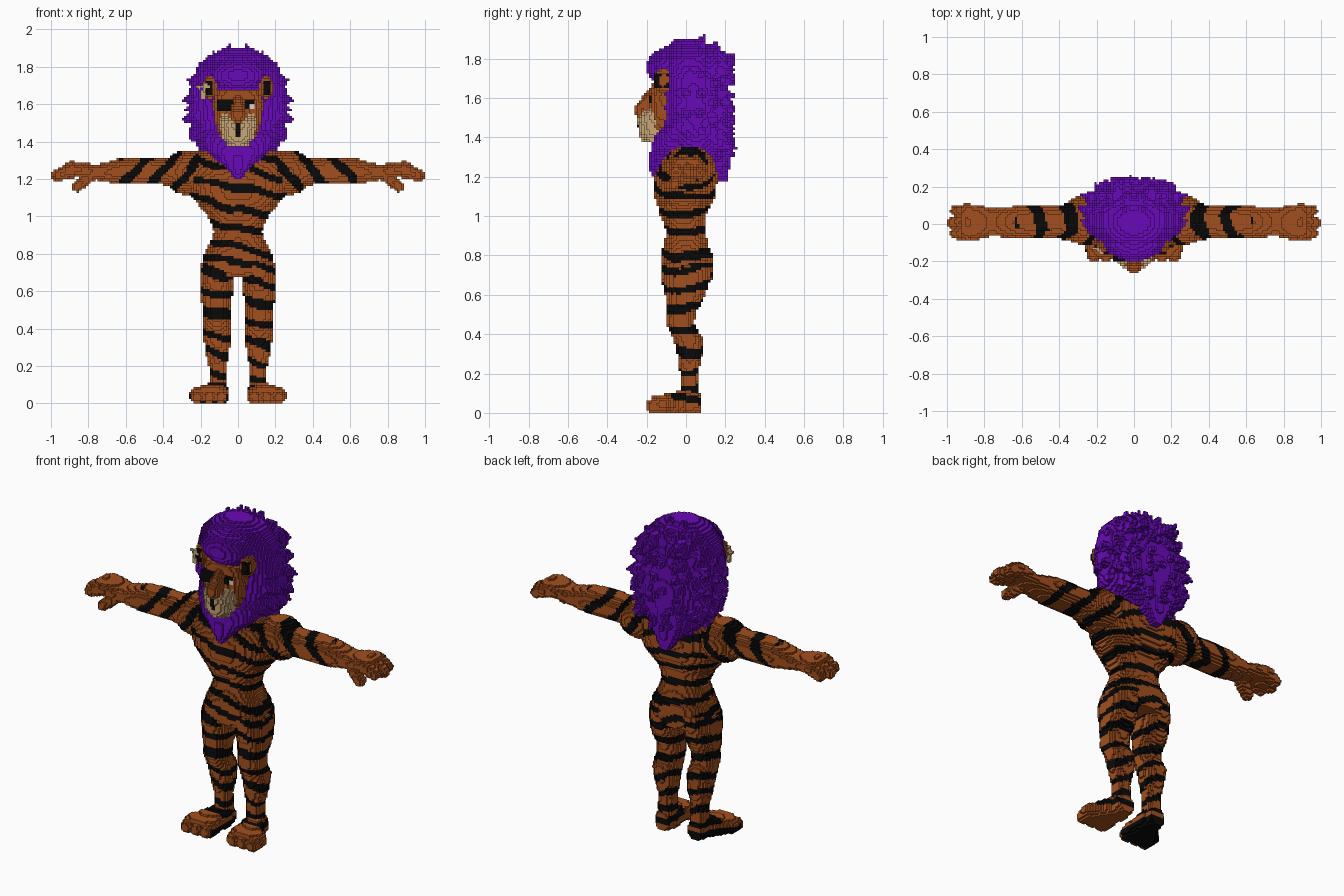
import bpy
import math
import random
from mathutils import Vector, noise

random.seed(4)
V = 0.0125          # block size
cells = {}          # block index -> (part name, material index)

if "Cube" in bpy.data.objects:
    bpy.data.objects.remove(bpy.data.objects["Cube"], do_unlink=True)


def material(name, rgb):
    m = bpy.data.materials.new(name)
    m.use_nodes = True
    m.diffuse_color = (*rgb, 1)
    m.node_tree.nodes["Principled BSDF"].inputs["Base Color"].default_value = (*rgb, 1)
    return m


MATS = [material("orange fur", (0.36, 0.08, 0.013)),
        material("black stripe", (0.003, 0.003, 0.003)),
        material("purple mane", (0.14, 0.003, 0.48)),
        material("cream muzzle", (0.58, 0.38, 0.18)),
        material("eye white", (0.7, 0.66, 0.6))]
FUR, BLACK, PURPLE, CREAM, WHITE = range(len(MATS))


# Fill every block whose centre passes the test
def fill(name, inside, lo, hi, colour, side=1):
    spans = [range(math.floor(a / V) - 1, math.ceil(b / V) + 1) for a, b in zip(lo, hi)]
    for i in spans[0]:
        for j in spans[1]:
            for k in spans[2]:
                if k < 0:
                    continue
                p = ((i + .5) * V, (j + .5) * V, (k + .5) * V)
                if inside(p):
                    q = (p[0] * side, p[1], p[2])
                    c = colour(q) if callable(colour) else colour
                    cells[(i if side > 0 else -1 - i, j, k)] = (name, c)


# Rounded sections along an axis: (distance, centre a, centre b, radius a, radius b)
def loft(name, axis, stations, colour, side=1, power=2.2):
    st = sorted(stations)
    u, w = [n for n in range(3) if n != axis]

    def inside(p):
        t = p[axis]
        for s, e in zip(st, st[1:]):
            if s[0] <= t <= e[0]:
                f = (t - s[0]) / (e[0] - s[0])
                _, a, b, ra, rb = [m + (n - m) * f for m, n in zip(s, e)]
                return abs((p[u] - a) / ra) ** power + abs((p[w] - b) / rb) ** power <= 1
        return False

    lo, hi = [0] * 3, [0] * 3
    lo[axis], hi[axis] = st[0][0], st[-1][0]
    for n, c in ((u, 1), (w, 2)):
        lo[n] = min(s[c] - s[c + 2] for s in st)
        hi[n] = max(s[c] + s[c + 2] for s in st)
    fill(name, inside, lo, hi, colour, side)


def ball(name, c, r, colour, side=1):
    fill(name, lambda p: sum(((p[n] - c[n]) / r[n]) ** 2 for n in range(3)) <= 1,
         [a - b for a, b in zip(c, r)], [a + b for a, b in zip(c, r)], colour, side)


# Tapered rod from a to b
def rod(name, a, b, ra, rb, colour, side=1):
    a, b = Vector(a), Vector(b)
    d = b - a

    def inside(p):
        p = Vector(p)
        f = max(0, min(1, (p - a).dot(d) / d.length_squared))
        return (p - a - d * f).length <= ra + (rb - ra) * f

    r = max(ra, rb)
    fill(name, inside, [min(m, n) - r for m, n in zip(a, b)],
         [max(m, n) + r for m, n in zip(a, b)], colour, side)


# Wavy tiger stripes
def warp(p):
    return noise.noise(Vector(p) * 6) * 2.2


def body_stripes(p):
    return BLACK if math.sin(p[2] * 62 + p[0] * 12 + p[1] * 5 + warp(p)) > .35 else FUR


def leg_stripes(p):
    return BLACK if math.sin(p[2] * 58 + p[0] * 14 - p[1] * 6 + warp(p)) > .3 else FUR


def arm_stripes(p):
    x = abs(p[0])
    return BLACK if x < .64 and math.sin(x * 42 + p[2] * 38 + warp(p)) > .3 else FUR


def foot_stripes(p):
    if p[0] < 0:
        return BLACK if p[2] < .045 and p[1] > -.17 or p[1] > -.06 and p[2] > .08 else FUR
    return BLACK if p[1] > -.08 and abs(p[2] - .075 + p[1] * .2) < .018 else FUR


# Torso
loft("torso", 2, [(.67, 0, .01, .18, .12), (.72, 0, .005, .2, .135), (.8, 0, .005, .18, .135),
                  (.86, 0, 0, .15, .11), (.92, 0, 0, .13, .1), (1, 0, -.015, .16, .115),
                  (1.1, 0, -.005, .245, .155), (1.2, 0, 0, .28, .16), (1.28, 0, .015, .28, .14),
                  (1.36, 0, .03, .2, .1)], body_stripes, power=2.5)

for side, label in ((1, "left"), (-1, "right")):
    # Leg
    loft(label + "_leg", 2, [(.05, .105, .02, .045, .045), (.2, .108, .015, .048, .045),
                             (.28, .11, .02, .065, .06), (.37, .113, .015, .076, .075),
                             (.45, .115, -.03, .075, .07), (.51, .115, -.025, .075, .075),
                             (.58, .116, -.005, .086, .098), (.7, .112, 0, .09, .13),
                             (.76, .1, .005, .09, .13)], leg_stripes, side)
    # Foot and toes
    loft(label + "_foot", 1, [(.07, .11, .05, .045, .05), (0, .11, .055, .06, .065),
                              (-.1, .15, .045, .095, .05), (-.17, .155, .04, .09, .045)],
         foot_stripes, side, 2.6)
    for x in (.09, .153, .216):
        rod(label + "_foot", (x, -.12, .045), (x, -.165, .035), .045, .037, foot_stripes, side)
    # Shoulder, arm, hand
    ball(label + "_arm", (.27, .02, 1.235), (.13, .13, .12), arm_stripes, side)
    loft(label + "_arm", 0, [(.25, .02, 1.24, .12, .11), (.4, .01, 1.24, .09, .07),
                             (.52, .01, 1.245, .09, .073), (.63, .01, 1.24, .085, .07),
                             (.76, .01, 1.235, .075, .04), (.83, .01, 1.25, .09, .042),
                             (.9, .01, 1.25, .1, .045), (.93, .01, 1.245, .09, .04)],
         arm_stripes, side)
    for y in (-.05, .01, .07):
        tip = .97 - abs(y - .01) * .3
        rod(label + "_hand", (.88, y, 1.25), (tip, y, 1.22), .038, .031, FUR, side)
    rod(label + "_hand", (.79, -.03, 1.22), (.86, -.06, 1.16), .035, .03, FUR, side)

# Mane bulk
loft("mane", 2, [(1.28, 0, .06, .17, .13), (1.4, 0, .05, .23, .17), (1.55, 0, .05, .265, .175),
                 (1.7, 0, .035, .255, .17), (1.8, 0, .02, .22, .155), (1.86, 0, .015, .16, .12),
                 (1.9, 0, .01, .07, .06)], PURPLE)
# Beard and back tail of the mane
loft("mane", 2, [(1.2, 0, -.14, .015, .04), (1.27, 0, -.11, .08, .075), (1.35, 0, -.08, .17, .1),
                 (1.42, 0, -.05, .21, .11), (1.48, 0, 0, .23, .11)], PURPLE)
loft("mane", 2, [(1.17, 0, .19, .02, .02), (1.25, 0, .17, .08, .05), (1.4, 0, .13, .18, .09)], PURPLE)
# Forelock
ball("mane", (0, -.08, 1.755), (.17, .12, .1), PURPLE)

# Rings of locks round the head
for y, count, scale in ((-.01, 18, .96), (.06, 20, 1), (.13, 18, .93)):
    for n in range(count):
        a = math.tau * (n + .5 * (y > 0)) / count
        s, c = math.sin(a), math.cos(a)
        if c < -.8:
            continue
        root = (s * .23 * scale, y, 1.58 + c * .27 * scale)
        tip = (s * .3 * scale, y + .03, 1.57 + c * .35 * scale)
        rod("mane", root, tip, .05, .006, PURPLE)
# Loose locks over the back
for n in range(70):
    x, z = random.uniform(-.2, .2), random.uniform(1.32, 1.82)
    if (x / .23) ** 2 + ((z - 1.58) / .29) ** 2 < 1:
        y = .045 + .16 * math.sqrt(1 - (x / .3) ** 2)
        rod("mane", (x, y - .03, z), (x * 1.1, y + .045, z + random.uniform(-.06, .03)),
            .04, .007, PURPLE)


# Face
def face_colour(p):
    x, y, z = p
    if y < -.13 and .02 < x < .09:
        if 1.575 < z < 1.6:
            return BLACK if abs(x - .05) < .012 else WHITE
        if 1.6 < z < 1.62:
            return BLACK
    return FUR


def muzzle_colour(p):
    return BLACK if abs(p[0]) < .013 and 1.43 < p[2] < 1.5 else CREAM


loft("face", 2, [(1.4, 0, -.1, .09, .07), (1.5, 0, -.1, .125, .085), (1.6, 0, -.1, .135, .085),
                 (1.68, 0, -.09, .125, .08)], face_colour, power=3)
loft("muzzle", 2, [(1.38, 0, -.16, .06, .06), (1.42, 0, -.16, .085, .08), (1.5, 0, -.15, .1, .1),
                   (1.55, 0, -.13, .1, .06)], muzzle_colour)
rod("nose", (0, -.15, 1.64), (0, -.22, 1.54), .03, .045, FUR)

# Eye patch over the right eye
fill("eye_patch", lambda p: -.11 < p[0] < -.025 and -.2 < p[1] < -.15 and 1.565 < p[2] < 1.62,
     (-.11, -.2, 1.56), (-.02, -.15, 1.63), BLACK)

# Ears
for side, label in ((1, "left"), (-1, "right")):
    ball(label + "_ear", (.15, -.115, 1.69), (.037, .05, .065),
         lambda p: BLACK if abs(abs(p[0]) - .155) < .014 and abs(p[2] - 1.69) < .035 else FUR, side)
# Earring on the right ear
rod("earring", (-.19, -.14, 1.63), (-.175, -.15, 1.7), .012, .012, CREAM)
rod("earring", (-.21, -.13, 1.69), (-.16, -.15, 1.69), .01, .01, CREAM)

# Turn the outer block faces of every part into one mesh each
parts = {}
for (i, j, k), (name, colour) in cells.items():
    verts, faces, mats = parts.setdefault(name, ({}, [], []))
    for axis in range(3):
        for step in (0, 1):
            near = [i, j, k]
            near[axis] += 2 * step - 1
            if tuple(near) in cells:
                continue
            u, w = (axis + 1) % 3, (axis + 2) % 3
            ring = []
            for du, dw in ((0, 0), (1, 0), (1, 1), (0, 1)):
                q = [i, j, k]
                q[axis] += step
                q[u] += du
                q[w] += dw
                ring.append(verts.setdefault(tuple(q), len(verts)))
            faces.append(ring if step else ring[::-1])
            mats.append(colour)

for name, (verts, faces, mats) in parts.items():
    mesh = bpy.data.meshes.new(name)
    mesh.from_pydata([[n * V for n in q] for q in verts], [], faces)
    used = sorted(set(mats))
    for m in used:
        mesh.materials.append(MATS[m])
    for poly, m in zip(mesh.polygons, mats):
        poly.material_index = used.index(m)
    bpy.context.collection.objects.link(bpy.data.objects.new(name, mesh))
